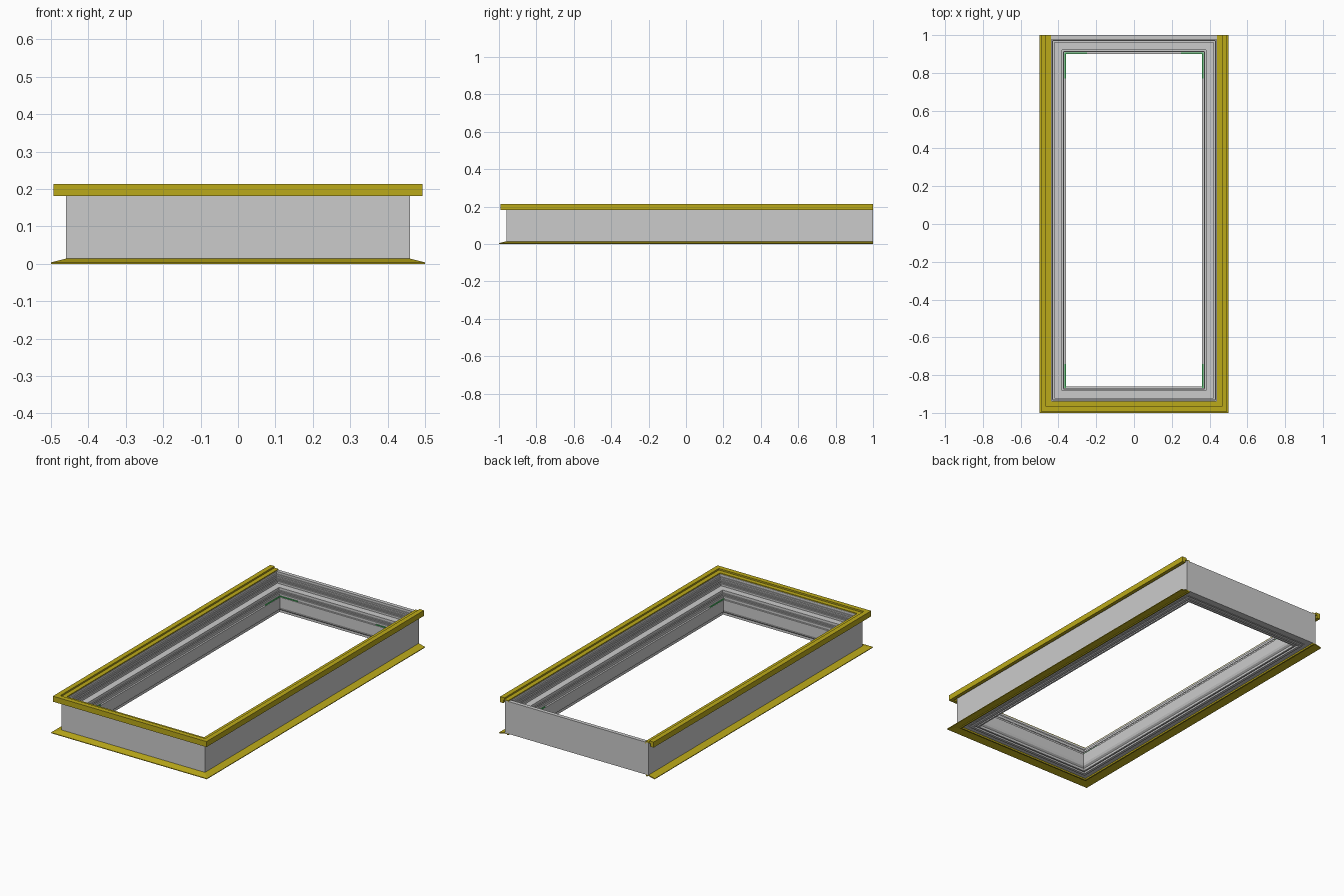
import bpy, bmesh

if "Cube" in bpy.data.objects:
    bpy.data.objects.remove(bpy.data.objects["Cube"])

X, Y0, Y1 = 0.46, -0.96, 1.0   # outer faces of the wall


def material(name, rgb):
    m = bpy.data.materials.new(name)
    m.diffuse_color = (*rgb, 1)
    m.use_nodes = True
    m.node_tree.nodes["Principled BSDF"].inputs["Base Color"].default_value = m.diffuse_color
    return m


yellow = material("yellow_trim", (0.5, 0.4, 0.01))
green = material("green_clip", (0.05, 0.45, 0.1))


def finish(name, bm, mat=None):
    bmesh.ops.recalc_face_normals(bm, faces=bm.faces)
    me = bpy.data.meshes.new(name)
    bm.to_mesh(me)
    bm.free()
    ob = bpy.data.objects.new(name, me)
    bpy.context.collection.objects.link(ob)
    if mat:
        me.materials.append(mat)
    return ob


def sweep(name, profile, closed=True, mat=None):
    """Mitre a closed (inset, z) profile around all four sides, or leave the back open."""
    bm = bmesh.new()
    rings = []
    for sx, back in ((-1, True), (-1, False), (1, False), (1, True)):
        ring = []
        for d, z in profile:
            y = (Y1 - d if closed else Y1) if back else Y0 + d
            ring.append(bm.verts.new((sx * (X - d), y, z)))
        rings.append(ring)
    n = len(profile)
    for i in range(4 if closed else 3):
        a, b = rings[i], rings[(i + 1) % 4]
        for j in range(n):
            k = (j + 1) % n
            bm.faces.new((a[j], a[k], b[k], b[j]))
    if not closed:
        bm.faces.new(rings[0])
        bm.faces.new(rings[3])
    return finish(name, bm, mat)


# Outer wall with a stepped inner rebate
sweep("outer_frame", [
    (0, 0.012), (0, 0.2), (0.022, 0.2), (0.022, 0.186), (0.028, 0.186),
    (0.028, 0.168), (0.034, 0.168), (0.034, 0.155), (0.04, 0.155),
    (0.04, 0.012)])

# Inner lining: ledge, gasket step and vertical reveal with chamfered foot
sweep("inner_lining", [
    (0.04, 0.01), (0.04, 0.143), (0.078, 0.143), (0.078, 0.128),
    (0.083, 0.128), (0.083, 0.115), (0.09, 0.115), (0.09, 0.1),
    (0.1, 0.1), (0.1, 0.04), (0.096, 0.028), (0.086, 0.02), (0.086, 0.006),
    (0.076, 0.006), (0.076, 0.014), (0.066, 0.014), (0.066, 0.004),
    (0.05, 0.004), (0.05, 0.01)])

# Gasket ribs in the rebate
for i, (d, z) in enumerate(((0.028, 0.176), (0.034, 0.161), (0.083, 0.121))):
    sweep(f"gasket_rib_{i}", [(d - 0.002, z - 0.002), (d - 0.002, z + 0.002),
                              (d + 0.004, z + 0.002), (d + 0.004, z - 0.002)])

# Top trim, hooked over the wall on three sides
sweep("top_trim", [
    (-0.033, 0.182), (-0.033, 0.214), (-0.005, 0.214), (-0.005, 0.205),
    (0.02, 0.205), (0.02, 0.19), (0.014, 0.19), (0.014, 0.2),
    (-0.012, 0.2), (-0.012, 0.182)], False, yellow)

# Bottom flange, sloping outward on three sides
sweep("bottom_flange", [
    (-0.04, 0), (-0.04, 0.004), (0, 0.014), (0.018, 0.014),
    (0.018, 0.003), (0.01, 0.003), (0.01, 0.008), (0, 0.008), (-0.034, 0)],
    False, yellow)


def box(name, x0, x1, y0, y1, z0, z1, mat):
    bm = bmesh.new()
    bmesh.ops.create_cube(bm, size=1)
    for v in bm.verts:
        v.co = (x0 if v.co.x < 0 else x1, y0 if v.co.y < 0 else y1,
                z0 if v.co.z < 0 else z1)
    return finish(name, bm, mat)


# Green corner clips on the inner ledge
for s, side in ((-1, "left"), (1, "right")):
    xa, xb = sorted((s * 0.361, s * 0.367))
    box(f"clip_{side}_back", xa, xb, 0.77, 0.909, 0.098, 0.104, green)
    box(f"clip_{side}_front", xa, xb, -0.869, -0.74, 0.098, 0.104, green)
    xa, xb = sorted((s * 0.25, s * 0.367))
    box(f"clip_{side}_cross", xa, xb, 0.903, 0.909, 0.098, 0.104, green)
